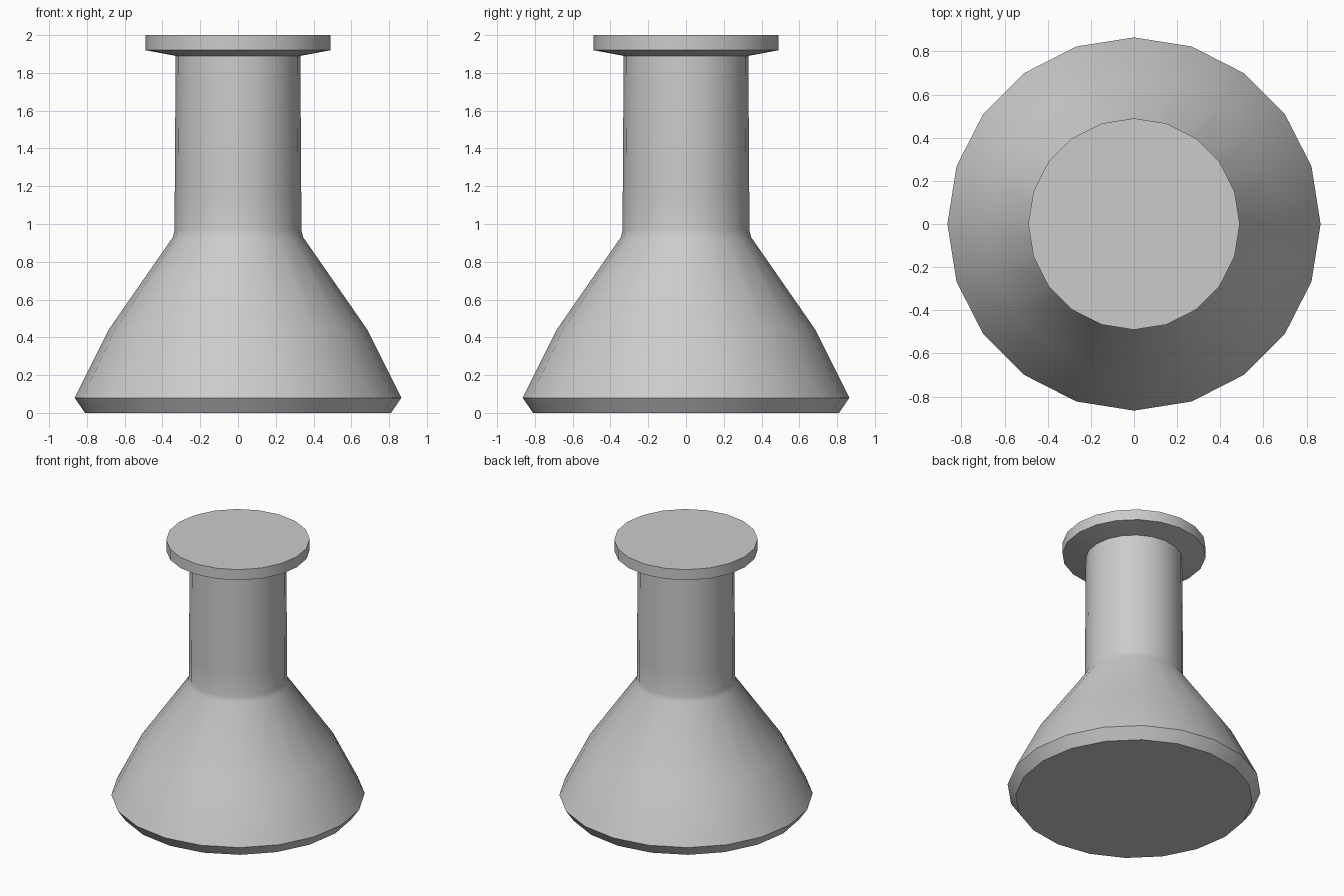
import bpy, bmesh, math

if "Cube" in bpy.data.objects:
    bpy.data.objects.remove(bpy.data.objects["Cube"])

SIDES = 20
# Flask outline as (radius, height), from base to stopper rim
PROFILE = [(0.81, 0.0), (0.865, 0.08), (0.685, 0.44), (0.345, 0.93),
           (0.335, 0.97), (0.335, 1.15), (0.33, 1.89), (0.49, 1.92), (0.49, 2.0)]


def lathe(name, profile):
    bm = bmesh.new()
    rings = [[bm.verts.new((r * math.cos(math.tau * i / SIDES),
                            r * math.sin(math.tau * i / SIDES), z))
              for i in range(SIDES)] for r, z in profile]
    for low, high in zip(rings, rings[1:]):
        for i in range(SIDES):
            j = (i + 1) % SIDES
            bm.faces.new((low[i], low[j], high[j], high[i]))
    # Flat closed ends
    bm.faces.new(rings[0][::-1])
    bm.faces.new(rings[-1])
    mesh = bpy.data.meshes.new(name)
    bm.to_mesh(mesh)
    bm.free()
    obj = bpy.data.objects.new(name, mesh)
    bpy.context.collection.objects.link(obj)
    return obj


# Conical flask with neck and flanged lid
flask = lathe("conical_flask", PROFILE)
bpy.context.view_layer.objects.active = flask
flask.select_set(True)
bpy.ops.object.shade_smooth_by_angle(angle=math.radians(35))
